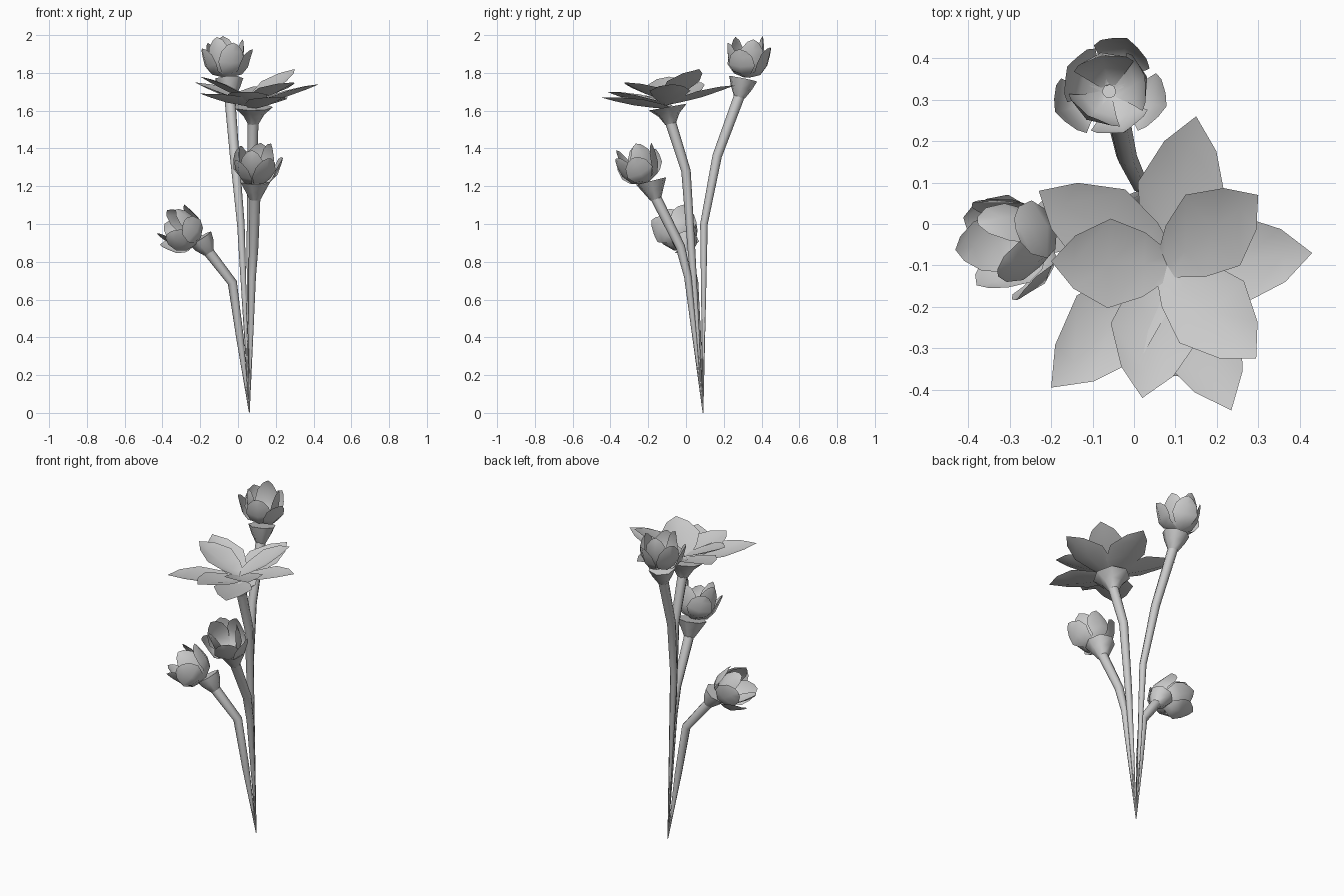
import bpy, bmesh
from math import cos, sin, pi, radians
from mathutils import Vector

if "Cube" in bpy.data.objects:
    bpy.data.objects.remove(bpy.data.objects["Cube"])


def make_object(name, bm, angle=50):
    me = bpy.data.meshes.new(name)
    bm.to_mesh(me)
    bm.free()
    ob = bpy.data.objects.new(name, me)
    bpy.context.collection.objects.link(ob)
    bpy.ops.object.select_all(action='DESELECT')
    ob.select_set(True)
    bpy.context.view_layer.objects.active = ob
    bpy.ops.object.shade_smooth_by_angle(angle=radians(angle))
    return ob


def frame(axis):
    w = Vector(axis).normalized()
    u = (Vector((1, 0, 0)) - w * w.x).normalized()
    return u, w.cross(u), w


def tube(name, points, radii, sides=8, cap=False):
    """Rings of vertices skinned along a path."""
    bm = bmesh.new()
    pts = [Vector(p) for p in points]
    rings = []
    for i, (p, r) in enumerate(zip(pts, radii)):
        u, v, _ = frame(pts[min(i + 1, len(pts) - 1)] - pts[max(i - 1, 0)])
        rings.append([bm.verts.new(p + r * (cos(2 * pi * k / sides) * u + sin(2 * pi * k / sides) * v))
                      for k in range(sides)])
    for a, b in zip(rings, rings[1:]):
        for k in range(sides):
            n = (k + 1) % sides
            bm.faces.new((a[k], a[n], b[n], b[k]))
    if cap:
        bm.faces.new(rings[-1])
    return make_object(name, bm)


def petal(bm, spine, side, normals, widths, cup):
    """Cupped three-column sheet, last spine point is the tip."""
    rows = []
    for p, n, w in zip(spine[:-1], normals, widths):
        rows.append([bm.verts.new(p - side * w + n * w * cup), bm.verts.new(p),
                     bm.verts.new(p + side * w + n * w * cup)])
    for a, b in zip(rows, rows[1:]):
        for k in (0, 1):
            bm.faces.new((a[k], a[k + 1], b[k + 1], b[k]))
    tip = bm.verts.new(spine[-1])
    for k in (0, 1):
        bm.faces.new((rows[-1][k], rows[-1][k + 1], tip))


# stems, all meeting at one point on the ground
root = (0.06, 0.09, 0)
stems = {
    "open_flower": [(0.065, 0.03, 0.85), (0.075, 0.0, 1.28), (0.08, -0.085, 1.55)],
    "top_bud": [(0.015, 0.095, 1.0), (-0.018, 0.165, 1.36), (-0.045, 0.287, 1.69)],
    "middle_bud": [(0.075, 0.01, 0.72), (0.083, -0.03, 0.88), (0.09, -0.165, 1.15)],
    "low_bud": [(0.01, 0.06, 0.40), (-0.03, 0.04, 0.69), (-0.165, 0.0, 0.865)],
}
# calyx: axis, height, top radius
calyxes = {
    "open_flower": ((0.0, -0.18, 1), 0.07, 0.105),
    "top_bud": ((-0.05, 0.2, 1), 0.08, 0.077),
    "middle_bud": ((0.0, -0.25, 1), 0.08, 0.084),
    "low_bud": ((-0.5, -0.1, 0.8), 0.07, 0.07),
}
for name, path in stems.items():
    tube(name + "_stem", [root] + path, [0.002, 0.020, 0.025, 0.029])
    axis, h, r = calyxes[name]
    w = Vector(axis).normalized()
    b = Vector(path[-1])
    tube(name + "_calyx", [b - w * 0.02, b + w * h * 0.4, b + w * h],
         [0.03, 0.058, r], sides=7, cap=True)

# wide open flower: each petal given by its tip and its base height
tips = [
    ((0.30, 0.07, 1.82), 1.65), ((-0.20, -0.09, 1.78), 1.65), ((0.295, -0.325, 1.75), 1.65),
    ((0.15, 0.26, 1.735), 1.63), ((-0.20, -0.395, 1.69), 1.62), ((0.43, -0.07, 1.74), 1.63),
    ((-0.23, 0.08, 1.75), 1.63), ((0.02, -0.42, 1.70), 1.63), ((0.235, -0.45, 1.67), 1.61),
]
bm = bmesh.new()
for tip, base in tips:
    t_, c = Vector(tip), Vector((0.08, -0.10, base))
    d = t_ - c
    out = Vector((d.x, d.y, 0)).normalized()
    side = Vector((-out.y, out.x, 0))
    n = out.cross(side)
    spine = [c + d * t - n * 0.012 * sin(pi * t) for t in (-0.03, 0.2, 0.5, 0.8, 1)]
    petal(bm, spine, side, [n] * 4, (0.03, 0.078, 0.108, 0.064), 0.3)
make_object("open_flower_petals", bm)


# half-open buds: rounded petals spiral by the golden angle, opening outward
def bud(name, origin, axis, turn):
    bm = bmesh.new()
    u, v, w = frame(axis)
    o = Vector(origin)
    for i in range(8):
        a = turn + radians(137.5) * i
        out = u * cos(a) + v * sin(a)
        side = w.cross(out)
        f = i / 7
        prof = [(0.015, 0.005), (0.055 + 0.03 * f, 0.03 - 0.012 * f),
                (0.08 + 0.04 * f, 0.10 - 0.045 * f), (0.085 + 0.052 * f, 0.17 - 0.063 * f),
                (0.078 + 0.07 * f, 0.215 - 0.078 * f), (0.073 + 0.077 * f, 0.23 - 0.082 * f)]
        spine = [o + out * r + w * z for r, z in prof]
        normals = []
        for k in range(5):
            (r0, z0), (r1, z1) = prof[max(k - 1, 0)], prof[k + 1]
            normals.append((w * (r1 - r0) - out * (z1 - z0)).normalized())
        petal(bm, spine, side, normals, (0.018, 0.052, 0.073, 0.06, 0.03), 0.35)
    make_object(name, bm)


bud("top_bud_petals", (-0.06, 0.32, 1.77), (-0.03, 0.06, 1), radians(100))
bud("middle_bud_petals", (0.095, -0.205, 1.215), (0.03, -0.5, 1), radians(250))
bud("low_bud_petals", (-0.205, -0.025, 0.905), (-0.75, -0.12, 0.48), radians(60))
